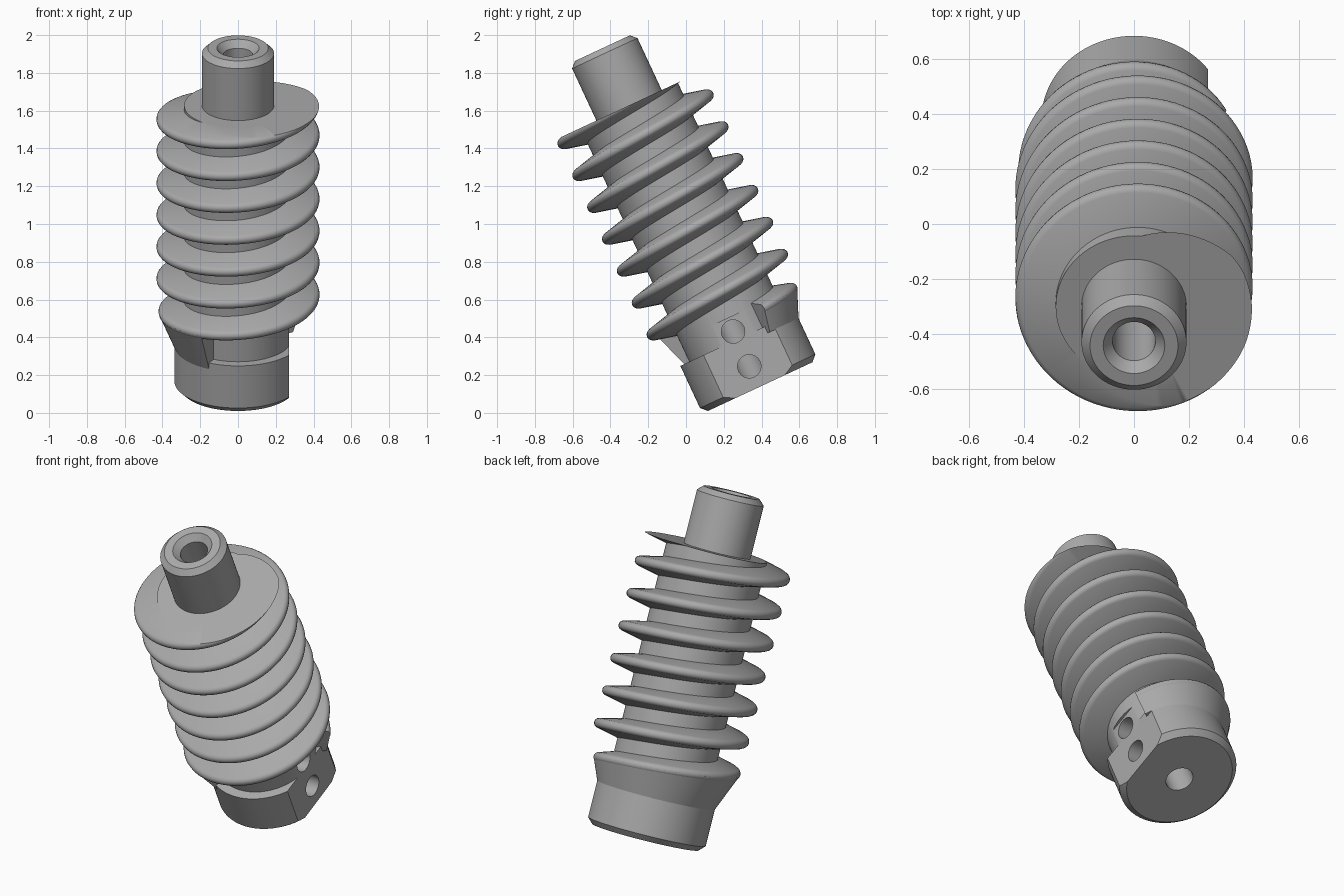
import bpy, bmesh, math
from mathutils import Matrix, Vector

if "Cube" in bpy.data.objects:
    bpy.data.objects.remove(bpy.data.objects["Cube"])

# Placement of the tilted worm axis; parts are built upright along local z
PLACE = Matrix.Translation((0, 0.376, 0.1754)) @ Matrix.Rotation(math.radians(25), 4, 'X')
PITCH, ROOT, CREST, TOP = 0.1862, 0.285, 0.432, 1.603

steel = bpy.data.materials.new("grey_steel")
steel.use_nodes = True
steel.diffuse_color = (0.4, 0.4, 0.4, 1)
steel.node_tree.nodes["Principled BSDF"].inputs["Base Color"].default_value = (0.4, 0.4, 0.4, 1)


def make_object(name, bm):
    bmesh.ops.recalc_face_normals(bm, faces=bm.faces)
    mesh = bpy.data.meshes.new(name)
    bm.to_mesh(mesh)
    bm.free()
    mesh.materials.append(steel)
    obj = bpy.data.objects.new(name, mesh)
    bpy.context.collection.objects.link(obj)
    obj.matrix_world = PLACE
    return obj


def smooth(obj):
    bpy.ops.object.select_all(action='DESELECT')
    obj.select_set(True)
    bpy.context.view_layer.objects.active = obj
    bpy.ops.object.shade_smooth_by_angle(angle=math.radians(28))


def sweep(sections, closed=False):
    """Skin a row of equal-length cross-sections into a solid."""
    bm = bmesh.new()
    rings = [[bm.verts.new(p) for p in sec] for sec in sections]
    n = len(rings[0])
    pairs = list(zip(rings, rings[1:]))
    if closed:
        pairs.append((rings[-1], rings[0]))
    for a, b in pairs:
        for i in range(n):
            j = (i + 1) % n
            bm.faces.new((a[i], a[j], b[j], b[i]))
    if not closed:
        bm.faces.new(rings[0])
        bm.faces.new(rings[-1])
    return bm


def polar(points, deg):
    a = math.radians(deg)
    return [(r * math.cos(a), r * math.sin(a), s) for r, s in points]


def helix(turn):
    """Height and crest radius, with turn in degrees from the front."""
    s = 0.451 + PITCH * turn / 360
    return s, min(CREST, 0.335 + 0.42 * (s - 0.2))


def cut(obj, cutter):
    mod = obj.modifiers.new("cut", 'BOOLEAN')
    mod.operation, mod.solver, mod.object = 'DIFFERENCE', 'EXACT', cutter
    bpy.context.view_layer.update()
    done = bpy.data.meshes.new_from_object(obj.evaluated_get(bpy.context.evaluated_depsgraph_get()))
    obj.modifiers.clear()
    obj.data = done
    bpy.data.objects.remove(cutter)


# Hollow body: head, thread root and stub shaft
profile = [(0.078, -0.04), (0.305, -0.04), (0.337, -0.008), (0.337, 0.238),
           (ROOT, 0.238), (ROOT, TOP), (0.191, TOP), (0.191, 1.907),
           (0.16, 1.937), (0.112, 1.937), (0.078, 1.9)]
body = make_object("worm_body", sweep([polar(profile, i * 3) for i in range(120)], True))

# Flat on the left side of the head
bm = bmesh.new()
bmesh.ops.create_cube(bm, size=1, matrix=Matrix.Translation((0.52, 0, 0.13))
                      @ Matrix.Diagonal((0.5, 1, 0.46, 1)))
cut(body, make_object("flat_cutter", bm))

# Two radial screw holes in the flat, reaching the bore
for height in (0.082, 0.285):
    bm = bmesh.new()
    bmesh.ops.create_cone(bm, cap_ends=True, segments=40, radius1=0.062, radius2=0.062, depth=0.4,
                          matrix=Matrix.Translation((0.23, -0.007, height))
                          @ Matrix.Rotation(math.pi / 2, 4, 'Y'))
    cut(body, make_object("hole_cutter", bm))
smooth(body)

# Helical thread with a rounded crest, trimmed flat at the top
sections = []
for turn in range(-240, 6 * 360 + 220, 4):
    s, rc = helix(turn)
    tooth = [(0.265, s - 0.06)]
    for k in range(-3, 4):
        a = math.radians(25 * k)
        tooth.append((rc - 0.028 + 0.028 * math.cos(a), s + 0.028 * math.sin(a)))
    tooth.append((0.265, s + 0.06))
    sections.append(polar(tooth, turn + 270))
bm = sweep(sections)
bmesh.ops.recalc_face_normals(bm, faces=bm.faces)
res = bmesh.ops.bisect_plane(bm, geom=bm.verts[:] + bm.edges[:] + bm.faces[:], dist=1e-5,
                             plane_co=(0, 0, TOP), plane_no=(0, 0, 1), clear_outer=True)
rim = [e for e in res["geom_cut"] if isinstance(e, bmesh.types.BMEdge)]
bmesh.ops.triangle_fill(bm, edges=rim, use_beauty=True, normal=Vector((0, 0, 1)))
smooth(make_object("worm_thread", bm))

# Flared shoulder joining the head to the first turn of thread
sections = []
for turn in range(-240, -26, 3):
    s, rc = helix(turn)
    sections.append(polar([(0.25, 0.2), (0.336, 0.2), (rc, s), (0.25, s)], turn + 270))
smooth(make_object("thread_runout", sweep(sections)))
